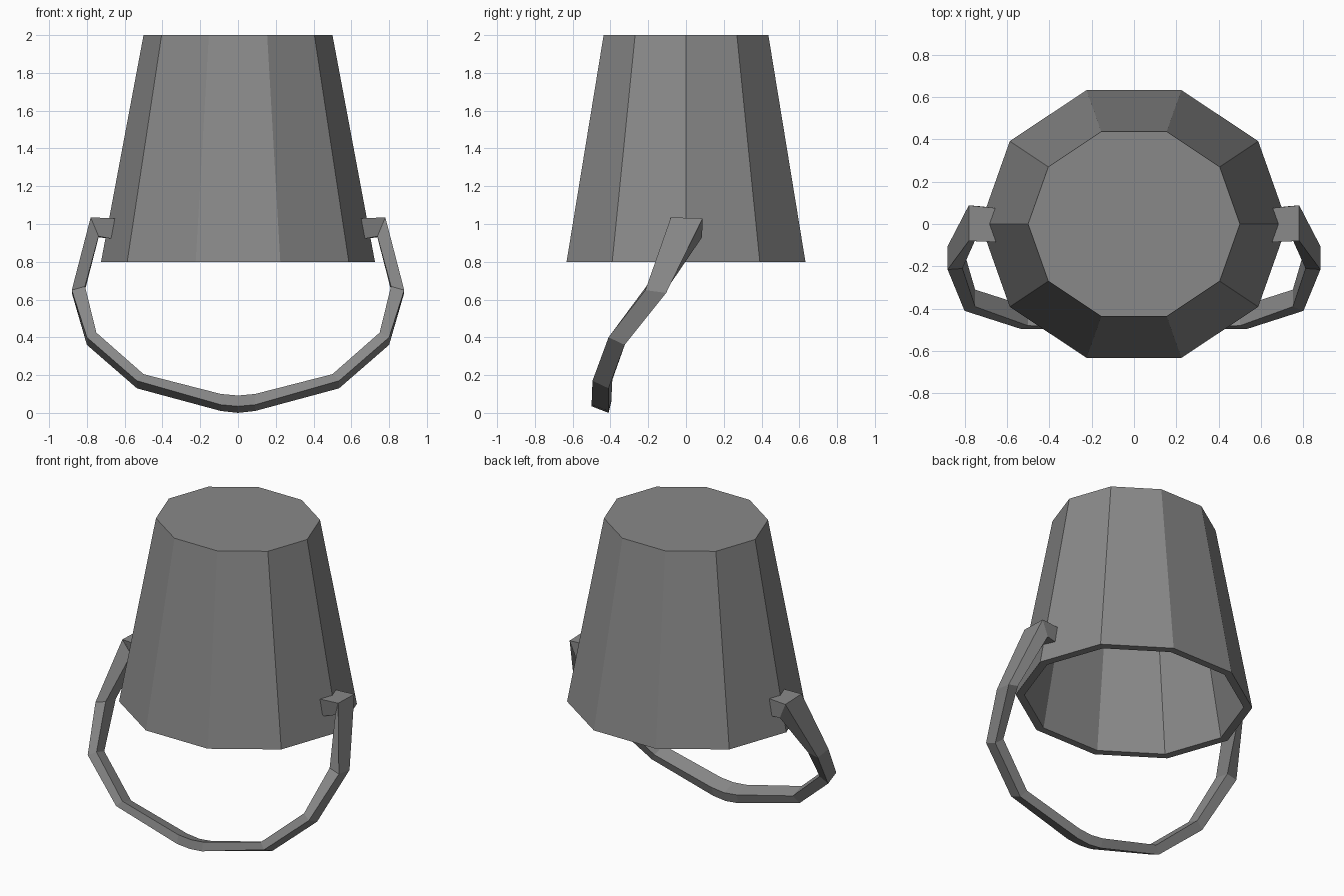
import bpy, bmesh, math

cube = bpy.data.objects.get("Cube")
if cube:
    bpy.data.objects.remove(cube, do_unlink=True)

SIDES = 10
DEPTH_SCALE = 0.917

grey = bpy.data.materials.new("dull_grey")
grey.use_nodes = True
colour = (0.25, 0.25, 0.25, 1)
grey.diffuse_color = colour
grey.node_tree.nodes["Principled BSDF"].inputs["Base Color"].default_value = colour


def loft(name, rings, cap_start=True, cap_end=True):
    """Join successive rings of points with quads and cap the ends."""
    bm = bmesh.new()
    loops = [[bm.verts.new(p) for p in ring] for ring in rings]
    for a, b in zip(loops, loops[1:]):
        n = len(a)
        for i in range(n):
            j = (i + 1) % n
            bm.faces.new((a[i], a[j], b[j], b[i]))
    if cap_start:
        bm.faces.new(loops[0])
    if cap_end:
        bm.faces.new(loops[-1])
    bmesh.ops.recalc_face_normals(bm, faces=bm.faces)
    mesh = bpy.data.meshes.new(name)
    bm.to_mesh(mesh)
    bm.free()
    mesh.materials.append(grey)
    obj = bpy.data.objects.new(name, mesh)
    bpy.context.collection.objects.link(obj)
    return obj


def bucket_ring(radius, z):
    angles = [math.tau * i / SIDES for i in range(SIDES)]
    return [(radius * math.cos(a), radius * DEPTH_SCALE * math.sin(a), z)
            for a in angles]


# Upturned hollow bucket: outer wall, rim, inner wall
profile = [(0.5, 2.0), (0.725, 0.8), (0.672, 0.8), (0.46, 1.95)]
loft("bucket", [bucket_ring(r, z) for r, z in profile])

# Half of the handle: corners run front outer, back outer, back inner, front inner
handle_sections = [
    [(.65, -.085, 1.03), (.65, .075, 1.03), (.66, .075, .92), (.66, -.085, .92)],
    [(.78, -.08, 1.035), (.78, .088, 1.03), (.738, .085, .93), (.738, -.05, .935)],
    [(.88, -.215, .65), (.88, -.105, .635), (.81, -.105, .65), (.81, -.21, .67)],
    [(.80, -.41, .40), (.80, -.325, .36), (.75, -.31, .40), (.75, -.39, .425)],
    [(.535, -.495, .17), (.535, -.41, .13), (.5, -.39, .175), (.5, -.48, .205)],
    [(.09, -.5, .043), (.09, -.41, .01), (.09, -.395, .07), (.09, -.49, .1)],
    [(0, -.5, .035), (0, -.41, 0), (0, -.395, .06), (0, -.49, .092)],
]
handle = loft("handle", handle_sections, cap_end=False)
mirror = handle.modifiers.new("mirror", 'MIRROR')
mirror.use_axis[0] = True
mirror.use_clip = True
